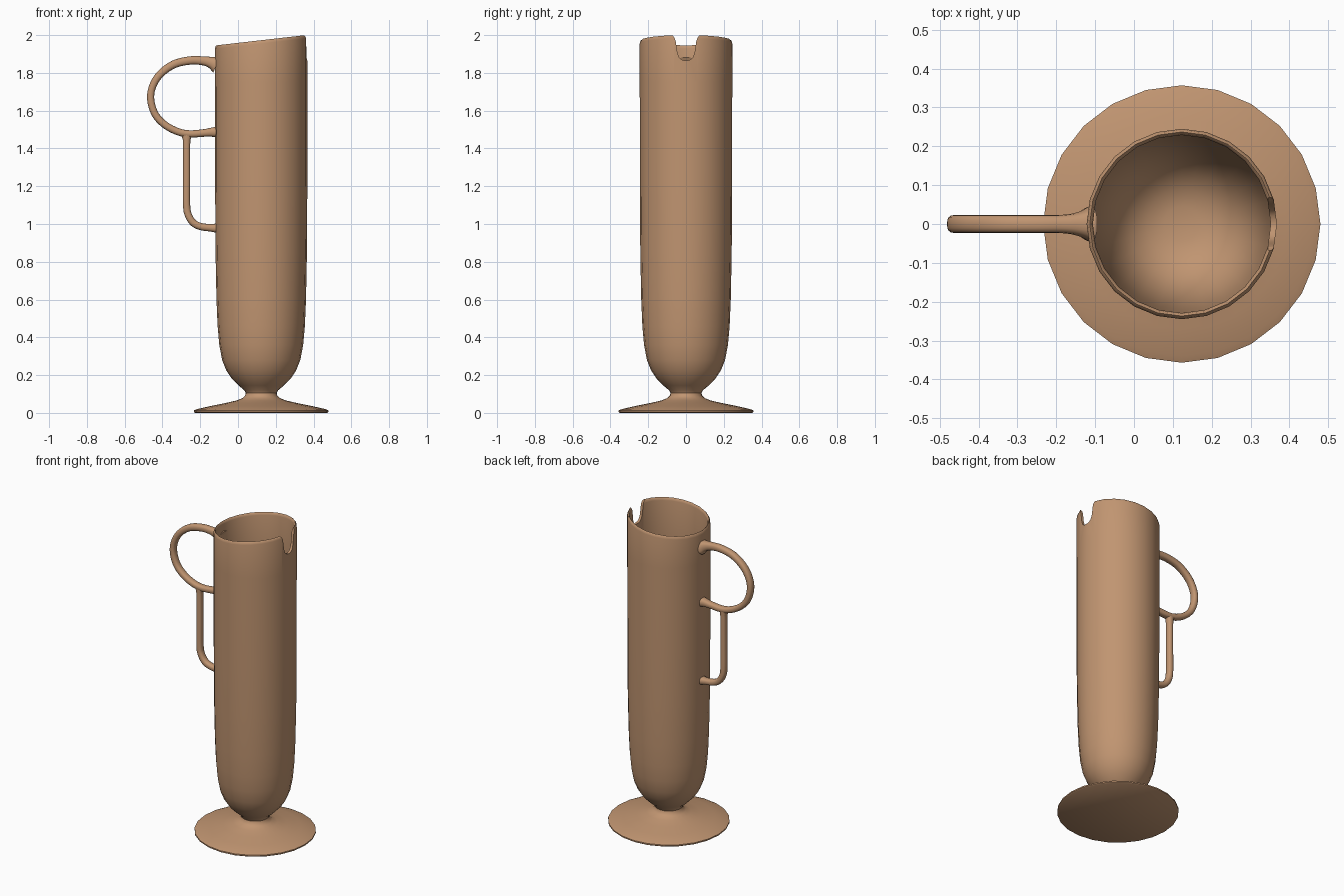
import bpy, bmesh, math
from mathutils import Vector

if "Cube" in bpy.data.objects:
    bpy.data.objects.remove(bpy.data.objects["Cube"])

CX = 0.123      # axis of the cup
SIDES = 24

clay = bpy.data.materials.new("tan clay")
clay.diffuse_color = (0.53, 0.30, 0.165, 1)
clay.use_nodes = True
clay.node_tree.nodes["Principled BSDF"].inputs["Base Color"].default_value = clay.diffuse_color


def make_object(name, bm):
    bmesh.ops.recalc_face_normals(bm, faces=bm.faces[:])
    me = bpy.data.meshes.new(name)
    bm.to_mesh(me)
    bm.free()
    ob = bpy.data.objects.new(name, me)
    me.materials.append(clay)
    bpy.context.collection.objects.link(ob)
    return ob


def activate(ob):
    bpy.ops.object.select_all(action='DESELECT')
    ob.select_set(True)
    bpy.context.view_layer.objects.active = ob


def smooth(ob, angle=40):
    activate(ob)
    bpy.ops.object.shade_smooth_by_angle(angle=math.radians(angle))


def skin(bm, rings):
    for a, b in zip(rings, rings[1:]):
        n = len(a)
        for i in range(n):
            bm.faces.new((a[i], a[(i + 1) % n], b[(i + 1) % n], b[i]))


def spline(pts, steps=5):
    """Catmull-Rom through tuples of any length."""
    p = [Vector(q) for q in pts]
    p = [2 * p[0] - p[1]] + p + [2 * p[-1] - p[-2]]
    out = []
    for i in range(1, len(p) - 2):
        a, b, c, d = p[i - 1:i + 3]
        for s in range(steps):
            t = s / steps
            out.append(0.5 * (2 * b + (c - a) * t + (2 * a - 5 * b + 4 * c - d) * t * t
                              + (3 * b - a - 3 * c + d) * t ** 3))
    return out + [p[-2]]


# Cup, stem and foot: one lathed profile (radius, height), outside then inside
profile = [(0.350, 0), (0.357, 0.005), (0.357, 0.013), (0.34, 0.02), (0.27, 0.036),
           (0.19, 0.052), (0.13, 0.066), (0.10, 0.078), (0.085, 0.092), (0.082, 0.105),
           (0.09, 0.12), (0.12, 0.145), (0.155, 0.18), (0.185, 0.225), (0.207, 0.28),
           (0.222, 0.36), (0.231, 0.46), (0.237, 0.60), (0.242, 0.85), (0.244, 1.2),
           (0.245, 1.75), (0.245, 1.955), (0.242, 1.968), (0.237, 1.973),
           (0.232, 1.968), (0.229, 1.955), (0.229, 1.75), (0.228, 1.2), (0.226, 0.85),
           (0.221, 0.60), (0.213, 0.44), (0.198, 0.33), (0.172, 0.25), (0.135, 0.195),
           (0.09, 0.165), (0.045, 0.152)]
bm = bmesh.new()
rings = []
for r, z in profile:
    ring = []
    for i in range(SIDES):
        a = 2 * math.pi * i / SIDES
        dx = r * math.cos(a)
        slant = 0.1146 * dx if z > 1.9 else 0      # sloping rim
        ring.append(bm.verts.new((CX + dx, r * math.sin(a), z + slant)))
    rings.append(ring)
skin(bm, rings)
bm.faces.new(rings[0])
bm.faces.new(rings[-1])
cup = make_object("cup_and_foot", bm)

# Pouring notch: rounded U cut through the right-hand wall
half = [(0.0, 1.865), (0.02, 1.868), (0.036, 1.882), (0.045, 1.905), (0.05, 1.935),
        (0.054, 1.965), (0.059, 1.982), (0.068, 1.996), (0.068, 2.1)]
outline = half + [(-y, z) for y, z in reversed(half[1:])]
bm = bmesh.new()
ends = [[bm.verts.new((x, y, z)) for y, z in outline] for x in (0.2, 0.5)]
skin(bm, ends)
for e in ends:
    bm.faces.new(e)
cutter = make_object("notch_cutter", bm)
cutter.hide_render = True
mod = cup.modifiers.new("notch", 'BOOLEAN')
mod.operation = 'DIFFERENCE'
mod.solver = 'EXACT'
mod.object = cutter
activate(cup)
bpy.ops.object.modifier_apply(modifier=mod.name)
bpy.data.objects.remove(cutter, do_unlink=True)
smooth(cup)


def handle(name, pts):
    """Sweep a rounded section along (x, z, in-plane radius, y radius)."""
    path = spline(pts)
    bm = bmesh.new()
    rings = []
    for i, p in enumerate(path):
        q, r = path[max(i - 1, 0)], path[min(i + 1, len(path) - 1)]
        t = Vector((r[0] - q[0], r[1] - q[1])).normalized()
        ring = []
        for k in range(16):
            a = 2 * math.pi * k / 16
            c, s = math.cos(a), math.sin(a)
            u = math.copysign(abs(c) ** 0.8, c) * p[2]
            v = math.copysign(abs(s) ** 0.8, s) * p[3]
            ring.append(bm.verts.new((p[0] - t.y * u, v, p[1] + t.x * u)))
        rings.append(ring)
    skin(bm, rings)
    bm.faces.new(rings[0])
    bm.faces.new(rings[-1])
    smooth(make_object(name, bm), 50)


# Upper finger loop, flared where it meets the cup
handle("handle_loop", [
    (-0.113, 1.843, 0.046, 0.046), (-0.14, 1.854, 0.032, 0.032),
    (-0.18, 1.863, 0.024, 0.024), (-0.25, 1.866, 0.022, 0.023),
    (-0.34, 1.845, 0.021, 0.023), (-0.415, 1.79, 0.02, 0.023),
    (-0.455, 1.72, 0.019, 0.023), (-0.461, 1.65, 0.019, 0.023),
    (-0.435, 1.575, 0.019, 0.023), (-0.38, 1.52, 0.019, 0.023),
    (-0.31, 1.486, 0.019, 0.023), (-0.25, 1.477, 0.019, 0.023),
    (-0.18, 1.482, 0.02, 0.023), (-0.14, 1.486, 0.024, 0.026),
    (-0.113, 1.487, 0.029, 0.032)])

# Lower strut: hangs from the loop and curves back into the cup
handle("handle_strut", [
    (-0.272, 1.48, 0.032, 0.022), (-0.272, 1.455, 0.023, 0.022),
    (-0.272, 1.42, 0.019, 0.022), (-0.272, 1.25, 0.019, 0.022),
    (-0.272, 1.10, 0.019, 0.022), (-0.262, 1.045, 0.019, 0.022),
    (-0.235, 1.005, 0.019, 0.022), (-0.195, 0.986, 0.019, 0.022),
    (-0.145, 0.98, 0.02, 0.024), (-0.113, 0.978, 0.025, 0.03)])
